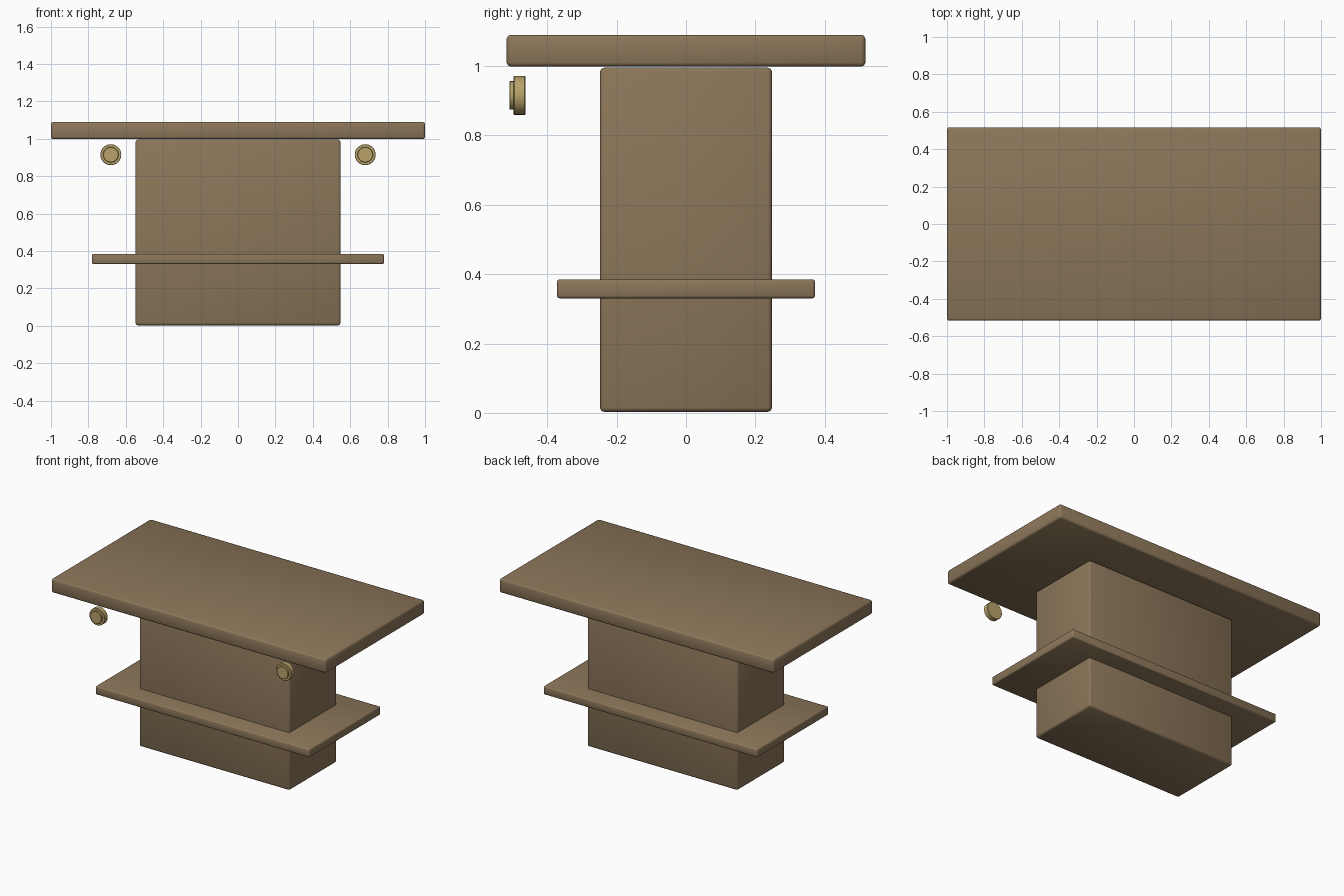
import bpy
import math

cube = bpy.data.objects.get("Cube")
if cube:
    bpy.data.objects.remove(cube, do_unlink=True)


def make_material(name, rgb):
    mat = bpy.data.materials.new(name)
    mat.use_nodes = True
    colour = (*rgb, 1.0)
    mat.diffuse_color = colour
    mat.node_tree.nodes["Principled BSDF"].inputs["Base Color"].default_value = colour
    return mat


wood = make_material("brown wood", (0.26, 0.18, 0.10))
brass = make_material("pale brass", (0.48, 0.36, 0.145))


def finish(obj, name, mat, bevel, segments):
    obj.name = name
    obj.data.materials.append(mat)
    mod = obj.modifiers.new("soft edges", "BEVEL")
    mod.width = bevel
    mod.segments = segments
    mod.limit_method = "ANGLE"
    return obj


def board(name, half_x, half_y, bottom, top, bevel):
    bpy.ops.mesh.primitive_cube_add(size=2, location=(0, 0, (bottom + top) / 2))
    obj = bpy.context.object
    obj.scale = (half_x, half_y, (top - bottom) / 2)
    bpy.ops.object.transform_apply(location=False, rotation=False, scale=True)
    bpy.ops.object.shade_smooth()
    return finish(obj, name, wood, bevel, 2)


def disc(name, x, front, back, radius):
    bpy.ops.mesh.primitive_cylinder_add(
        vertices=32, radius=radius, depth=back - front,
        location=(x, (front + back) / 2, 0.915), rotation=(math.pi / 2, 0, 0))
    obj = bpy.context.object
    bpy.ops.object.shade_smooth_by_angle(angle=math.radians(35))
    return finish(obj, name, brass, 0.002, 1)


# Pedestal, shelf and top slab
board("pedestal", 0.548, 0.248, 0.003, 0.995, 0.012)
board("shelf", 0.78, 0.372, 0.33, 0.385, 0.008)
board("top_slab", 1.0, 0.517, 0.998, 1.09, 0.012)

# Pair of round fittings below the front edge of the top
for side, x in (("left", 0.68), ("right", -0.68)):
    disc(side + "_fitting_body", x, -0.497, -0.463, 0.056)
    disc(side + "_fitting_cap", x, -0.509, -0.495, 0.041)
